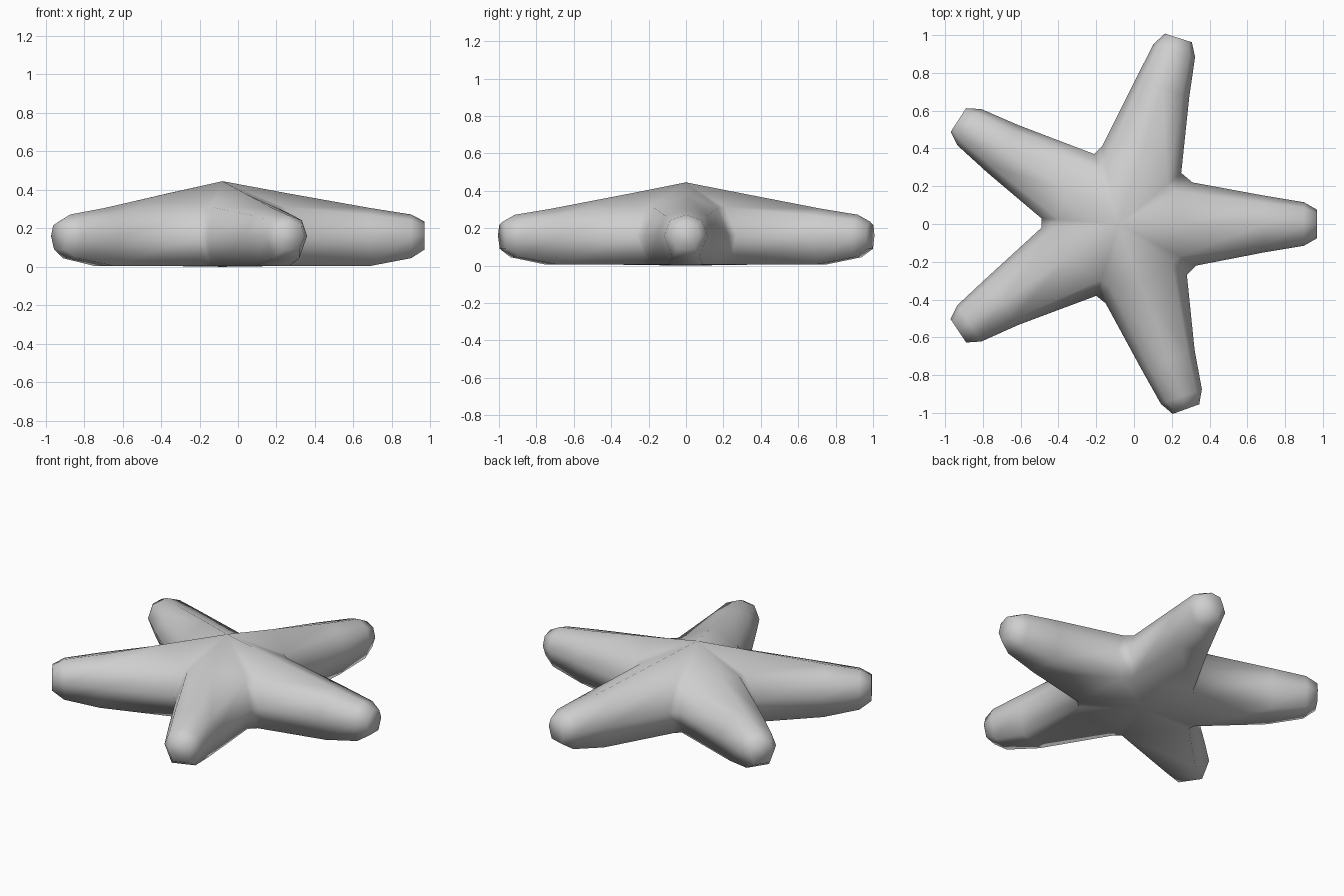
import bpy, bmesh
from mathutils import Vector

cube = bpy.data.objects.get("Cube")
if cube:
    bpy.data.objects.remove(cube, do_unlink=True)

CENTRE = Vector((-0.08, 0, 0))
MID = 0.16      # height of the widest line round the body
FLOOR = 0.005

# Each arm, counterclockwise: tip, valley on its clockwise side, valley on the other
ARMS = [
    ((0.97, 0.0), (0.33, -0.22), (0.31, 0.22)),
    ((0.235, 0.985), (0.25, 0.27), (-0.17, 0.41)),
    ((-0.93, 0.55), (-0.21, 0.37), (-0.49, 0.03)),
    ((-0.93, -0.565), (-0.49, -0.02), (-0.20, -0.38)),
    ((0.275, -0.98), (-0.15, -0.42), (0.28, -0.27)),
]
# Arm rings: distance back from the tip, half width, top, bottom
RINGS = [(0.28, 0.15, 0.305, FLOOR), (0.07, 0.115, 0.272, 0.045), (0.0, 0.075, 0.235, 0.09)]


def ridge(r):
    return 0.44 - 0.172 * r


def base_ring(along, right, left):
    """Root of an arm, from lower right over the ridge to lower left."""
    def at(p, pull, z):
        q = CENTRE.lerp(Vector((*p, 0)), pull)
        return Vector((q.x, q.y, z))
    r = 0.34
    top = CENTRE + along * r
    top.z = ridge(r)
    return [at(right, 0.86, FLOOR), at(right, 1, MID), at(right, 0.78, 0.31), top,
            at(left, 0.78, 0.31), at(left, 1, MID), at(left, 0.86, FLOOR)]


def arm_ring(tip, along, side, back, w, top, bottom):
    shoulder = MID + 0.74 * (top - MID)
    outline = [(-0.62, bottom), (-1, MID), (-0.74, shoulder), (0, top),
               (0.74, shoulder), (1, MID), (0.62, bottom)]
    return [tip - along * back + side * (s * w) + Vector((0, 0, z)) for s, z in outline]


bm = bmesh.new()
apex = bm.verts.new(CENTRE + Vector((0, 0, 0.445)))
under = bm.verts.new(CENTRE)
roots = []
for tip_xy, right, left in ARMS:
    tip = Vector((*tip_xy, 0))
    along = (tip - CENTRE).normalized()
    side = Vector((-along.y, along.x, 0))
    loops = [base_ring(along, right, left)]
    loops += [arm_ring(tip, along, side, *r) for r in RINGS]
    rings = [[bm.verts.new(p) for p in loop] for loop in loops]
    # Arm skin and blunt tip
    for a, b in zip(rings, rings[1:]):
        for i in range(7):
            j = (i + 1) % 7
            bm.faces.new((a[i], b[i], b[j], a[j]))
    bm.faces.new(rings[-1])
    # Body wedge between the arm root and the middle
    root = rings[0]
    for i in (2, 3):
        bm.faces.new((apex, root[i], root[i + 1]))
    bm.faces.new((under, root[6], root[0]))
    roots.append(root)

# Valleys joining neighbouring arms
for a, b in zip(roots, roots[1:] + roots[:1]):
    bm.faces.new((apex, a[4], b[2]))
    bm.faces.new((a[4], a[5], b[1], b[2]))
    bm.faces.new((a[5], a[6], b[0], b[1]))
    bm.faces.new((under, b[0], a[6]))

bmesh.ops.recalc_face_normals(bm, faces=bm.faces)
for f in bm.faces:
    f.smooth = True
mesh = bpy.data.meshes.new("starfish_body")
bm.to_mesh(mesh)
bm.free()

# Plain grey skin
grey = bpy.data.materials.new("light_grey")
grey.use_nodes = True
colour = (0.62, 0.62, 0.62, 1)
grey.diffuse_color = colour
grey.node_tree.nodes["Principled BSDF"].inputs["Base Color"].default_value = colour
mesh.materials.append(grey)
body = bpy.data.objects.new("starfish_body", mesh)
bpy.context.collection.objects.link(body)
